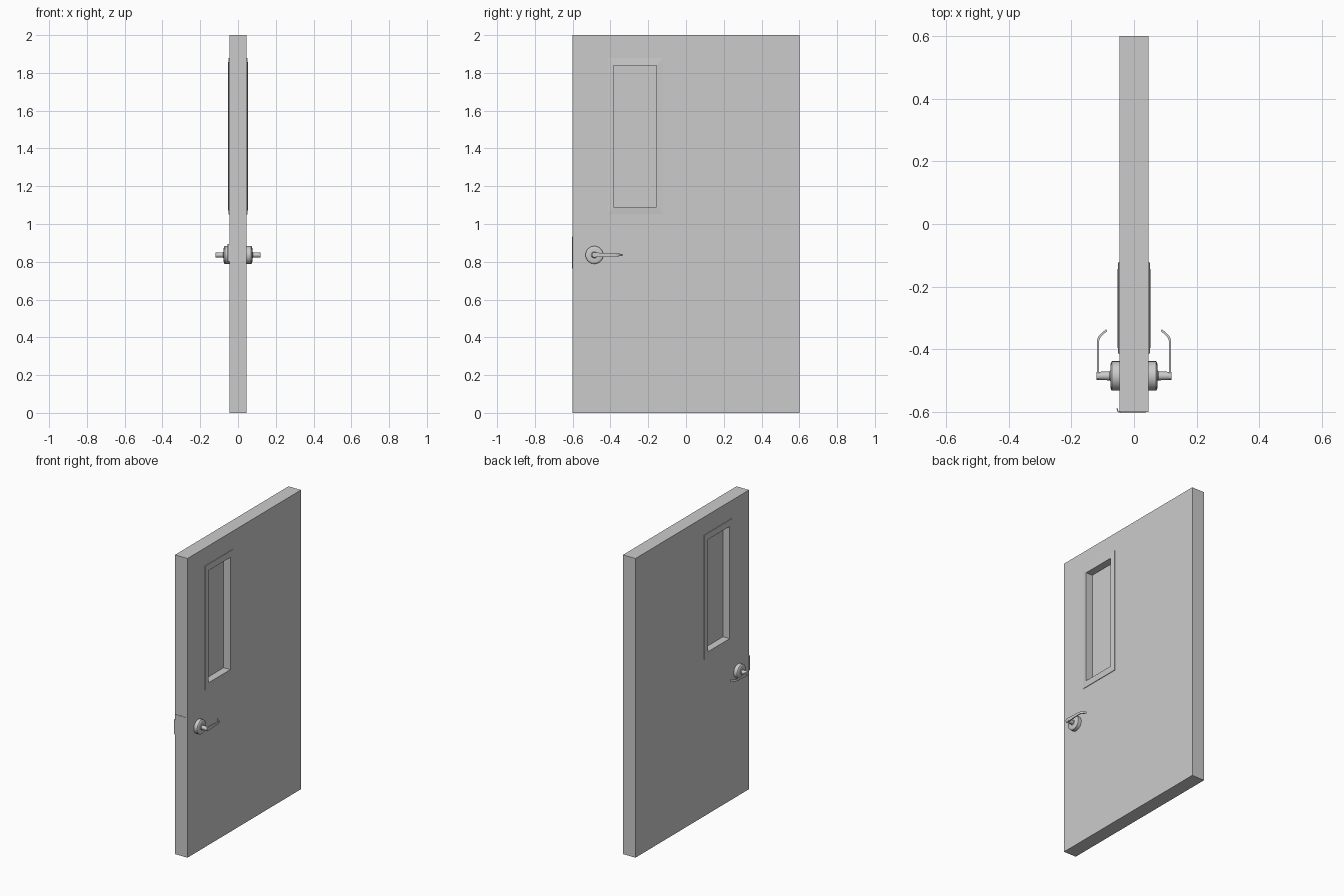
import bpy, bmesh, math
from mathutils import Vector

if "Cube" in bpy.data.objects:
    bpy.data.objects.remove(bpy.data.objects["Cube"])


def loft(name, sections, ring=False, mirror=False, smooth=False):
    """Skin equal-sized vertex loops; ring joins last to first, otherwise ends are capped."""
    bm = bmesh.new()
    loops = [[bm.verts.new(p) for p in s] for s in sections]
    pairs = list(zip(loops, loops[1:])) + ([(loops[-1], loops[0])] if ring else [])
    for a, b in pairs:
        for i in range(len(a)):
            j = (i + 1) % len(a)
            bm.faces.new((a[i], a[j], b[j], b[i]))
    if not ring:
        bm.faces.new(loops[0])
        bm.faces.new(loops[-1])
    bmesh.ops.recalc_face_normals(bm, faces=bm.faces)
    me = bpy.data.meshes.new(name)
    bm.to_mesh(me)
    bm.free()
    ob = bpy.data.objects.new(name, me)
    bpy.context.collection.objects.link(ob)
    if mirror:
        ob.modifiers.new("Mirror", 'MIRROR')
    if smooth:
        bpy.ops.object.select_all(action='DESELECT')
        ob.select_set(True)
        bpy.context.view_layer.objects.active = ob
        bpy.ops.object.shade_smooth_by_angle(angle=math.radians(35))
    return ob


def rect(x, y0, y1, z0, z1):
    return [(x, y0, z0), (x, y1, z0), (x, y1, z1), (x, y0, z1)]


def disc(x, r, y, z, n=32):
    return [(x, y + r * math.cos(2 * math.pi * i / n), z + r * math.sin(2 * math.pi * i / n))
            for i in range(n)]


def ribbon(name, path, z, t, **kw):
    """Flat strip along an xy path of (x, y, half_height) points, thickness t."""
    pts = [Vector(p[:2]) for p in path]
    secs = []
    for i, p in enumerate(pts):
        d = (pts[min(i + 1, len(pts) - 1)] - pts[max(i - 1, 0)]).normalized()
        n = Vector((-d.y, d.x)) * t / 2
        h = path[i][2]
        a, b = p + n, p - n
        secs.append([(a.x, a.y, z - h), (b.x, b.y, z - h), (b.x, b.y, z + h), (a.x, a.y, z + h)])
    return loft(name, secs, **kw)


D = 0.046                                # half thickness of the door
OPENING = (-0.385, -0.157, 1.09, 1.84)
TRIM = (-0.415, -0.122, 1.05, 1.88)
SLAB = (-0.6, 0.6, 0, 2)

# Door slab with window opening
loft("door_slab", [rect(-D, *SLAB), rect(D, *SLAB), rect(D, *OPENING), rect(-D, *OPENING)], ring=True)

# Sloped window trim on both faces
loft("window_trim", [rect(D - 0.004, *TRIM), rect(D + 0.004, *TRIM),
                     rect(D + 0.007, *OPENING), rect(D - 0.004, *OPENING)], ring=True, mirror=True)

# Glass pane in the middle of the slab
loft("window_pane", [rect(-0.004, *OPENING), rect(0.004, *OPENING)])

# Round rose and neck of each handle
HY, HZ = -0.485, 0.836
profile = [(D - 0.002, 0.047), (0.070, 0.047), (0.073, 0.044), (0.0755, 0.036), (0.0755, 0.017),
           (0.079, 0.014), (0.119, 0.013)]
loft("handle_rose", [disc(x, r, HY, HZ) for x, r in profile], mirror=True, smooth=True)

# Lever blades bending back towards the door
lever = [(0.115, -0.494, 0.012), (0.115, -0.465, 0.012), (0.115, -0.42, 0.0095), (0.115, -0.376, 0.0075),
         (0.1135, -0.367, 0.007), (0.109, -0.359, 0.0068), (0.098, -0.348, 0.0063), (0.087, -0.339, 0.006)]
ribbon("handle_lever", lever, HZ, 0.007, mirror=True, smooth=True)

# Latch plate on the door edge, with its curled lip
ribbon("latch_plate", [(-0.045, -0.6, 0.085), (0.037, -0.6, 0.085)], 0.85, 0.006)
lip = [(-0.043, -0.6, 0.047), (-0.048, -0.5995, 0.047), (-0.052, -0.597, 0.047), (-0.054, -0.588, 0.047)]
ribbon("latch_lip", lip, 0.848, 0.004, smooth=True)
